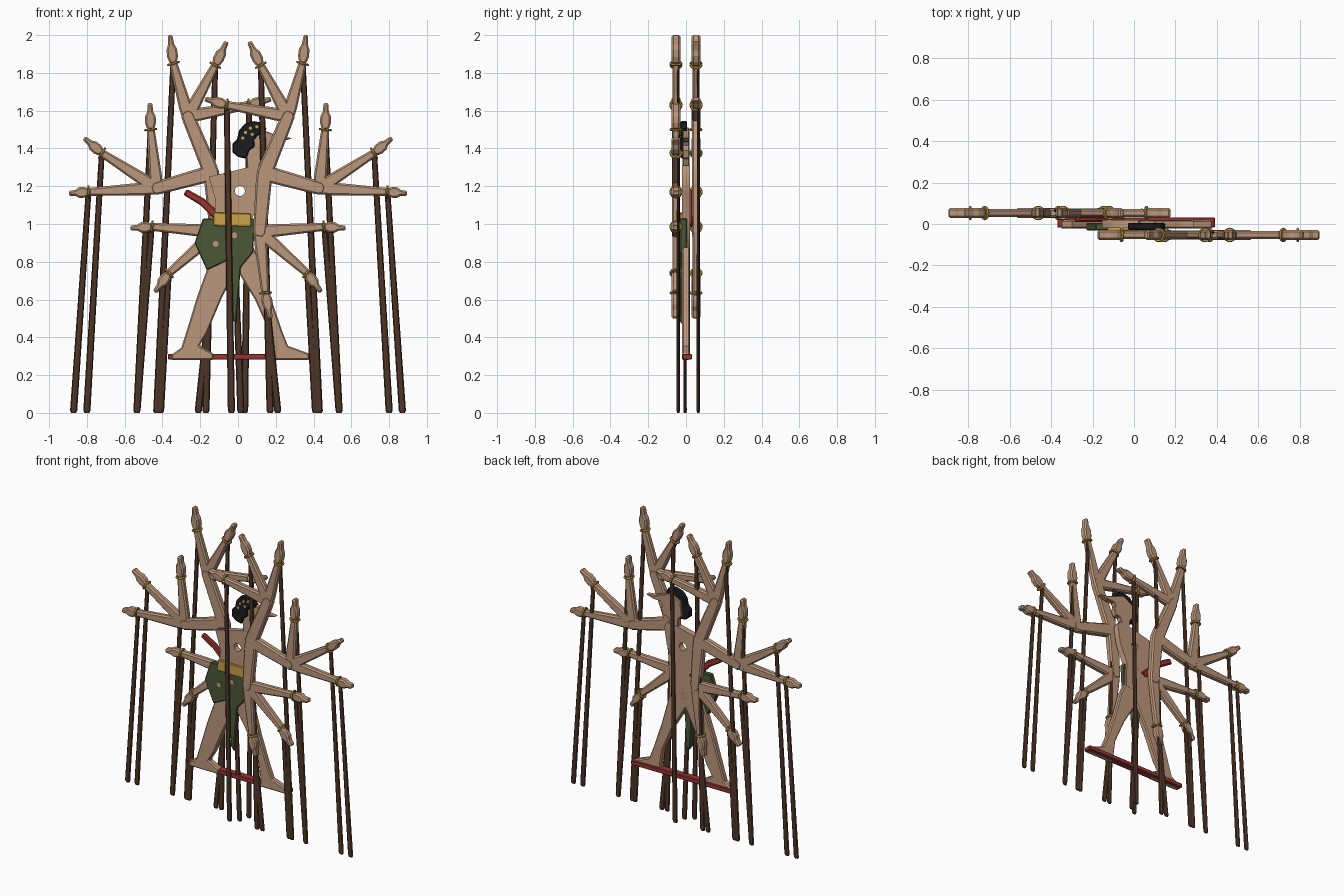
import bpy, bmesh, math
from mathutils import Vector

if "Cube" in bpy.data.objects:
    bpy.data.objects.remove(bpy.data.objects["Cube"])


def material(name, rgb):
    m = bpy.data.materials.new(name)
    m.use_nodes = True
    m.diffuse_color = (*rgb, 1)
    m.node_tree.nodes["Principled BSDF"].inputs["Base Color"].default_value = (*rgb, 1)
    return m


SKIN = material("tan_skin", (0.50, 0.31, 0.20))
WOOD = material("dark_wood", (0.075, 0.036, 0.02))
GREEN = material("olive_cloth", (0.07, 0.095, 0.035))
GOLD = material("gold", (0.58, 0.36, 0.06))
RED = material("red_wood", (0.33, 0.035, 0.03))
BLACK = material("black_hair", (0.012, 0.012, 0.014))


def add_object(name, bm, mat):
    bmesh.ops.recalc_face_normals(bm, faces=bm.faces)
    me = bpy.data.meshes.new(name)
    bm.to_mesh(me)
    bm.free()
    me.materials.append(mat)
    ob = bpy.data.objects.new(name, me)
    bpy.context.collection.objects.link(ob)
    return ob


def plate(name, pts, y, thick, mat, bevel=0.007):
    """Flat outline in the xz plane, given thickness and chamfered rims."""
    bm = bmesh.new()
    face = bm.faces.new([bm.verts.new((x, y - thick / 2, z)) for x, z in pts])
    ext = bmesh.ops.extrude_face_region(bm, geom=[face])
    top = [v for v in ext["geom"] if isinstance(v, bmesh.types.BMVert)]
    bmesh.ops.translate(bm, verts=top, vec=(0, thick, 0))
    ob = add_object(name, bm, mat)
    if bevel:
        b = ob.modifiers.new("chamfer", "BEVEL")
        b.width = bevel
        b.limit_method = "ANGLE"
        b.angle_limit = math.radians(60)
    return ob


def disc(x, z, r, n=14):
    return [(x + r * math.cos(i * math.tau / n), z + r * math.sin(i * math.tau / n))
            for i in range(n)]


def limb(name, a, b, profile, y, thick, mat, bevel=0.009):
    """Plate along a-b; profile lists (fraction, half width)."""
    a, b = Vector(a), Vector(b)
    side = Vector((-(b - a).y, (b - a).x)).normalized()
    left = [a.lerp(b, t) + side * w for t, w in profile]
    right = [a.lerp(b, t) - side * w for t, w in reversed(profile)]
    return plate(name, left + right, y, thick, mat, bevel)


def bracelet(name, p, direction, y):
    d = Vector((direction[0], 0, direction[1]))
    bpy.ops.mesh.primitive_torus_add(
        major_radius=0.028, minor_radius=0.007, major_segments=16, minor_segments=6,
        location=(p[0], y, p[1]), rotation=d.to_track_quat("Z", "Y").to_euler())
    ob = bpy.context.object
    ob.name = name
    ob.data.materials.append(GOLD)
    bpy.ops.object.shade_smooth_by_angle()


def rod(name, top, bottom, y):
    """Flattened, slightly tapered stick."""
    bm = bmesh.new()
    rings = []
    for (x, z), k in ((bottom, 0.7), ((bottom[0], 0.012), 1), (top, 0.8)):
        rings.append([bm.verts.new((x + 0.019 * k * math.cos(i * math.tau / 8),
                                    y + 0.009 * k * math.sin(i * math.tau / 8), z))
                      for i in range(8)])
    for r0, r1 in zip(rings, rings[1:]):
        for i in range(8):
            j = (i + 1) % 8
            bm.faces.new((r0[i], r0[j], r1[j], r1[i]))
    bm.faces.new(rings[0])
    bm.faces.new(rings[-1])
    return add_object(name, bm, WOOD)


UPPER = [(-0.08, 0.022), (-0.02, 0.04), (0.15, 0.042), (0.9, 0.036), (1.03, 0.034), (1.1, 0.018)]
FORE = [(-0.08, 0.018), (0, 0.033), (0.2, 0.034), (1, 0.021)]
HAND = [(0, 0.018), (0.25, 0.029), (0.5, 0.028), (0.68, 0.016), (0.95, 0.013), (1, 0.007)]
SHOULDER = (0.14, 1.27)
# Elbow, then (wrist, fingertip, rod foot x) for each forearm
ARMS = {
    "raised": ((0.265, 1.57), [((0.342, 1.85), (0.36, 2.0), 0.43),
                               ((0.12, 1.84), (0.06, 1.965), 0.17),
                               ((-0.06, 1.63), (-0.175, 1.662), -0.035)]),
    "side": ((0.43, 1.19), [((0.462, 1.5), (0.466, 1.64), 0.535),
                            ((0.72, 1.375), (0.815, 1.455), 0.80),
                            ((0.79, 1.17), (0.895, 1.162), 0.87)]),
    "lowered": ((0.115, 0.96), [((0.455, 0.985), (0.57, 0.978), 0.535),
                                ((0.365, 0.74), (0.44, 0.64), 0.41),
                                ((0.145, 0.635), (0.172, 0.5), 0.21)]),
}

# Left arms in the front layer, right arms mirrored in the back layer
for word, s in (("left", 1), ("right", -1)):
    y = -0.053 * s

    def flip(p):
        return (p[0] * s, p[1])

    for arm, (elbow, forearms) in ARMS.items():
        tag = f"{word}_{arm}"
        limb(tag + "_upper_arm", flip(SHOULDER), flip(elbow), UPPER, y, 0.044, SKIN)
        for i, (wrist, tip, foot) in enumerate(forearms):
            limb(f"{tag}_forearm_{i}", flip(elbow), flip(wrist), FORE, y, 0.039, SKIN)
            limb(f"{tag}_hand_{i}", flip(wrist), flip(tip), HAND, y, 0.047, SKIN)
            w, e = Vector(flip(wrist)), Vector(flip(elbow))
            bracelet(f"{tag}_bracelet_{i}", w, w - e, y)
            rod(f"{tag}_rod_{i}", (wrist[0] * s, wrist[1] + 0.02), (foot * s, 0), y + 0.012)

# Torso with a round hole through the chest
curve = bpy.data.curves.new("torso_outline", "CURVE")
curve.dimensions = "2D"
curve.fill_mode = "BOTH"
curve.extrude = 0.02
body = [(-0.155, 1.25), (-0.12, 1.13), (-0.125, 1.0), (-0.12, 0.86), (0.08, 0.86),
        (0.075, 1.03), (0.13, 1.16), (0.15, 1.28), (0.13, 1.31), (0.05, 1.3), (-0.05, 1.275)]
for outline in (body, disc(0.01, 1.175, 0.027)):
    sp = curve.splines.new("POLY")
    sp.points.add(len(outline) - 1)
    for p, (x, z) in zip(sp.points, outline):
        p.co = (x, z, 0, 1)
    sp.use_cyclic_u = True
temp = bpy.data.objects.new("torso_outline", curve)
bpy.context.collection.objects.link(temp)
bpy.context.view_layer.update()
mesh = bpy.data.meshes.new_from_object(temp.evaluated_get(bpy.context.evaluated_depsgraph_get()))
bpy.data.objects.remove(temp)
mesh.materials.clear()
mesh.materials.append(SKIN)
torso = bpy.data.objects.new("torso", mesh)
torso.rotation_euler = (math.pi / 2, 0, 0)
bpy.context.collection.objects.link(torso)

# Head in profile with a long pointed nose
plate("head", [(0.05, 1.28), (0.10, 1.28), (0.13, 1.345), (0.165, 1.35), (0.175, 1.39),
               (0.165, 1.415), (0.178, 1.435), (0.235, 1.438), (0.29, 1.455), (0.225, 1.462),
               (0.165, 1.485), (0.10, 1.51), (0.03, 1.47), (0.02, 1.38), (0.045, 1.35)],
      0, 0.036, SKIN, 0.004)
# Hair bun and curled fringe with gold studs
plate("hair", [(0.045, 1.345), (0.0, 1.355), (-0.03, 1.38), (-0.03, 1.425), (-0.005, 1.45),
               (0.005, 1.495), (0.035, 1.53), (0.085, 1.545), (0.13, 1.535), (0.15, 1.505),
               (0.14, 1.475), (0.105, 1.47), (0.085, 1.445), (0.09, 1.41), (0.06, 1.39)],
      -0.012, 0.036, BLACK)
for i, (x, z) in enumerate([(0.025, 1.455), (0.04, 1.485), (0.065, 1.507),
                            (0.1, 1.515), (0.128, 1.502), (0.075, 1.475)]):
    plate(f"hair_stud_{i}", disc(x, z, 0.009, 8), -0.032, 0.008, GOLD, 0)

# Legs and feet, both stepping toward the figure's facing side
plate("rear_leg", [(-0.12, 0.88), (0.02, 0.88), (0.01, 0.80), (-0.09, 0.60), (-0.165, 0.42),
                   (-0.205, 0.355), (-0.13, 0.315), (-0.13, 0.28), (-0.355, 0.28),
                   (-0.35, 0.31), (-0.30, 0.345), (-0.27, 0.44), (-0.215, 0.62)],
      -0.001, 0.042, SKIN)
plate("lead_leg", [(-0.06, 0.88), (0.08, 0.88), (0.12, 0.80), (0.17, 0.62), (0.235, 0.43),
                   (0.265, 0.355), (0.375, 0.315), (0.38, 0.28), (0.175, 0.28),
                   (0.18, 0.32), (0.165, 0.43), (0.09, 0.60), (-0.02, 0.78)],
      -0.001, 0.040, SKIN)

# Hip cloth with a hanging sash
plate("hip_cloth", [(-0.185, 1.03), (-0.23, 0.90), (-0.165, 0.755), (-0.05, 0.81), (-0.04, 0.62),
                    (-0.033, 0.50), (-0.01, 0.47), (0.0, 0.60), (0.015, 0.77), (0.08, 0.85),
                    (0.09, 1.03)],
      -0.013, 0.036, GREEN, 0.005)
for i, (x, z) in enumerate([(-0.118, 0.895), (-0.02, 0.94)]):
    plate(f"hip_pin_{i}", disc(x, z, 0.016, 10), -0.032, 0.008, SKIN, 0)
plate("belt", [(-0.13, 0.99), (0.07, 0.985), (0.07, 1.055), (-0.13, 1.062)],
      -0.018, 0.032, GOLD, 0.004)

# Dagger handle tucked behind the waist
plate("dagger_handle", [(-0.27, 1.185), (-0.18, 1.135), (-0.09, 1.05), (-0.04, 1.0),
                        (-0.08, 0.98), (-0.13, 1.03), (-0.2, 1.10), (-0.29, 1.155)],
      0.023, 0.026, RED)

# Foot bar and central support stick
plate("foot_bar", [(-0.37, 0.282), (0.39, 0.282), (0.39, 0.312), (-0.37, 0.312)],
      0.007, 0.05, RED, 0.004)
rod("body_rod", (-0.02, 0.95), (0.015, 0), -0.005)
